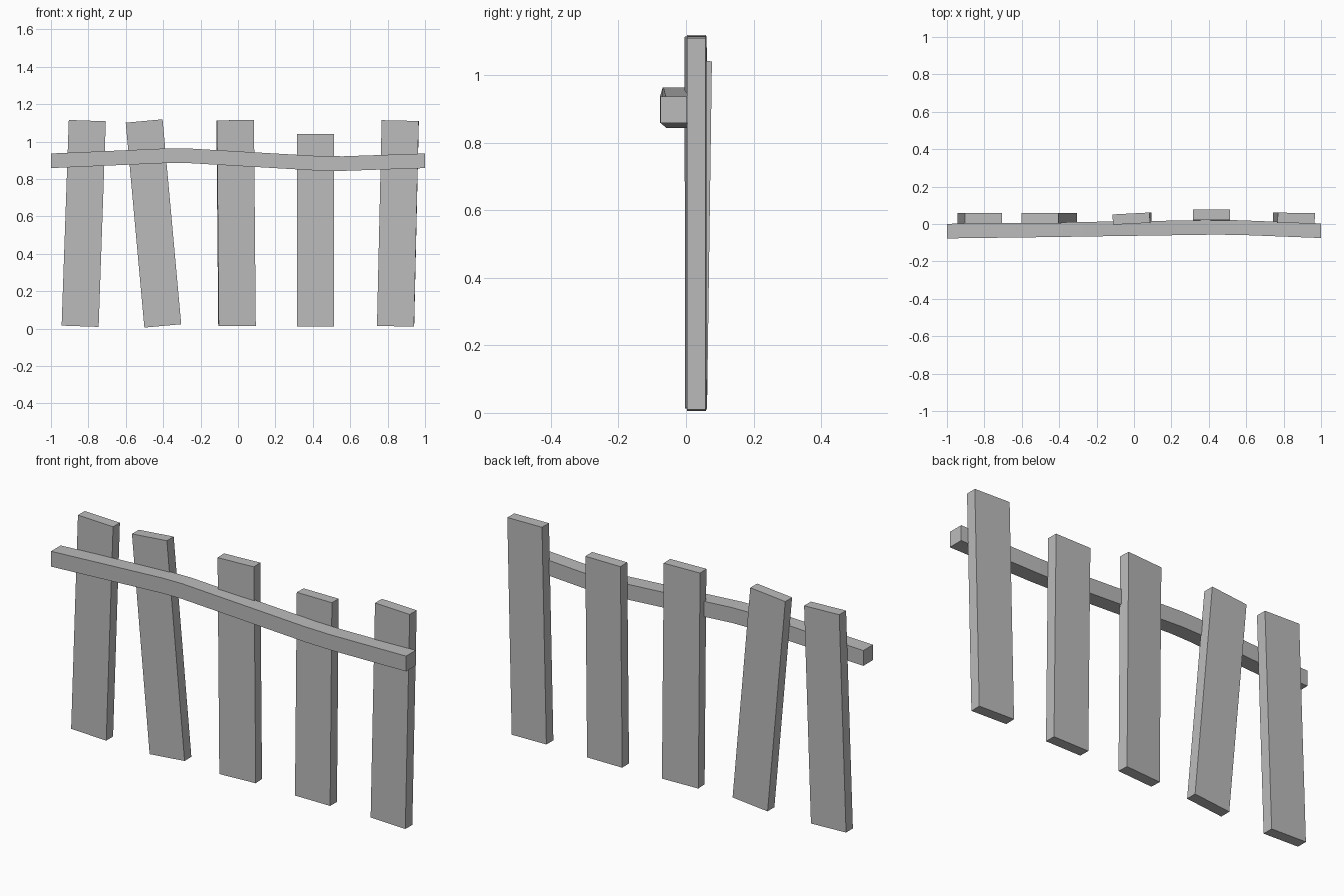
import bpy
import bmesh
from math import radians
from mathutils import Vector

old = bpy.data.objects.get("Cube")
if old:
    bpy.data.objects.remove(old, do_unlink=True)

GREY = (0.5, 0.5, 0.5, 1.0)
grey = bpy.data.materials.new("plain_grey")
grey.use_nodes = True
grey.diffuse_color = GREY
grey.node_tree.nodes["Principled BSDF"].inputs["Base Color"].default_value = GREY


def add_object(name, bm):
    bmesh.ops.recalc_face_normals(bm, faces=bm.faces)
    mesh = bpy.data.meshes.new(name)
    bm.to_mesh(mesh)
    bm.free()
    mesh.materials.append(grey)
    obj = bpy.data.objects.new(name, mesh)
    bpy.context.collection.objects.link(obj)
    return obj


def plank(name, centre, length, pitch=0, roll=0, yaw=0):
    """Flat board, tilted by small angles in degrees."""
    bm = bmesh.new()
    bmesh.ops.create_cube(bm, size=1)
    bmesh.ops.scale(bm, vec=(0.198, 0.055, length), verts=bm.verts)
    obj = add_object(name, bm)
    obj.location = centre
    obj.rotation_euler = (radians(pitch), radians(roll), radians(yaw))


def rail(name, path, size):
    """Square beam swept along a gently bent path."""
    bm = bmesh.new()
    h = size / 2
    corners = [(-h, -h), (h, -h), (h, h), (-h, h)]
    rings = [[bm.verts.new(Vector(p) + Vector((0, y, z))) for y, z in corners]
             for p in path]
    for a, b in zip(rings, rings[1:]):
        for i in range(4):
            j = (i + 1) % 4
            bm.faces.new((a[i], a[j], b[j], b[i]))
    bm.faces.new(rings[0])
    bm.faces.new(rings[-1])
    add_object(name, bm)


# Upright boards, from the right end to the left end
plank("plank_right_end", (-0.825, 0.031, 0.562), 1.1, roll=2)
plank("plank_leaning", (-0.452, 0.031, 0.562), 1.1, roll=-5.2)
plank("plank_middle", (-0.01, 0.029, 0.564), 1.1, roll=-0.5, yaw=3)
plank("plank_short", (0.415, 0.042, 0.526), 1.03, pitch=-0.8)
plank("plank_left_end", (0.855, 0.032, 0.562), 1.1, roll=1.3, yaw=-1)

# Cross rail along the front
rail("cross_rail", [
    (-1.0, -0.038, 0.897),
    (-0.38, -0.030, 0.924),
    (-0.27, -0.028, 0.924),
    (0.42, -0.018, 0.884),
    (0.56, -0.019, 0.882),
    (1.0, -0.036, 0.897),
], 0.078)
